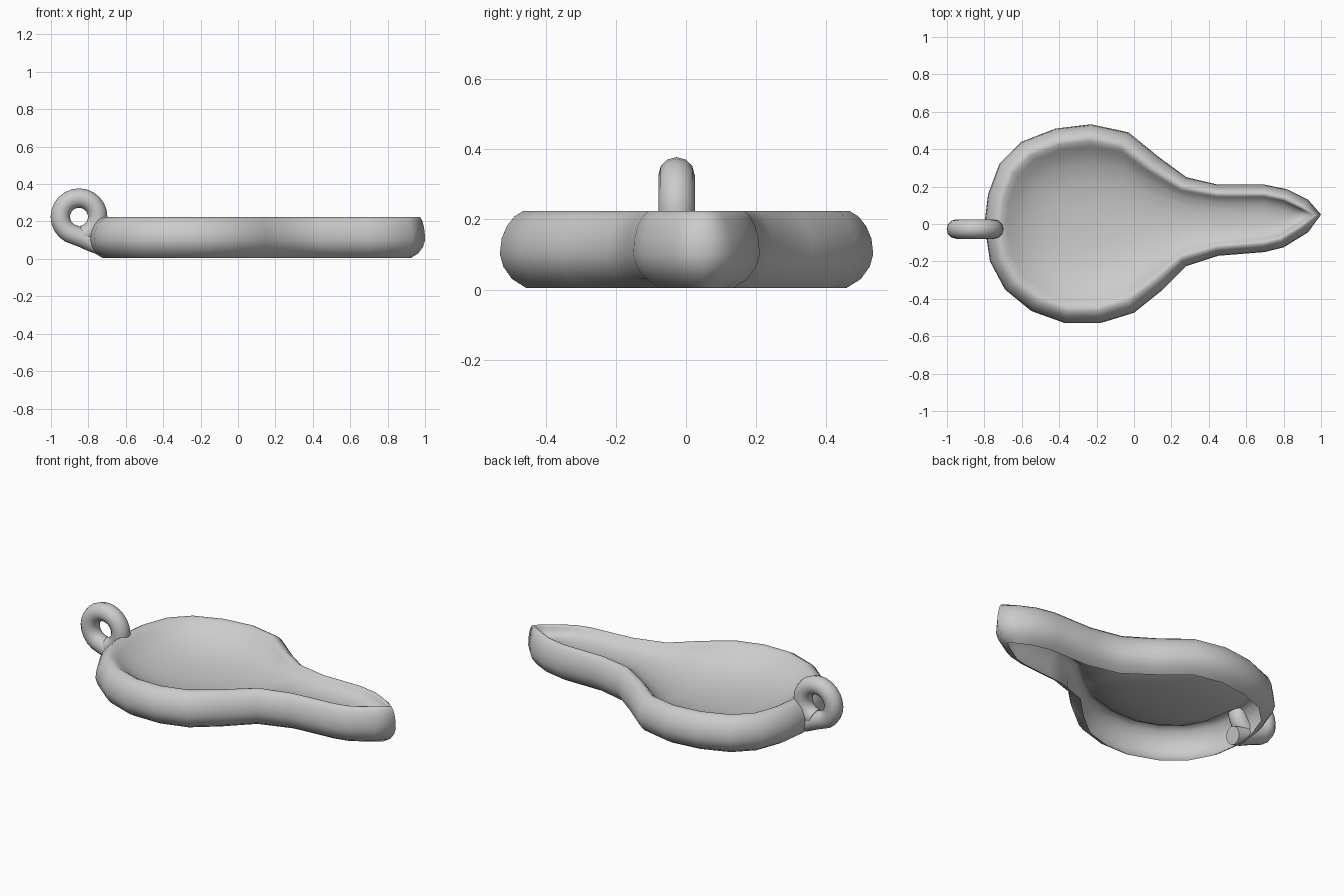
import bpy, bmesh, math
from mathutils import Vector

if "Cube" in bpy.data.objects:
    bpy.data.objects.remove(bpy.data.objects["Cube"])

# Plan outline of the lamp dish: tip, back side, round end, front side
OUT = [(1, .05), (.93, .13), (.82, .185), (.7, .21), (.45, .21), (.28, .25), (.13, .36),
       (-.03, .49), (-.23, .533), (-.42, .51), (-.6, .44), (-.72, .32), (-.78, .16),
       (-.8, 0), (-.77, -.2), (-.69, -.35), (-.55, -.465), (-.37, -.53), (-.18, -.53),
       (0, -.475), (.15, -.355), (.28, -.225), (.45, -.17), (.7, -.15), (.8, -.125), (.93, -.045)]
pts = [Vector(p) for p in OUT]
N = len(pts)


def inward(i):
    t = (pts[(i + 1) % N] - pts[i]).normalized() + (pts[i] - pts[i - 1]).normalized()
    return Vector((-t.y, t.x)).normalized()


def axis(i):
    # midline point shared by opposite outline points
    j = min(max(min(i, N - i), 1), 8)
    m = (pts[j] + pts[N - j]) / 2
    m.x = min(m.x, .88)
    return m


def smooth(t):
    t = min(max(t, 0), 1)
    return t * t * (3 - 2 * t)


def inset(i, d, upper):
    # the rim gets thinner along the spout and at its tip
    s = 1
    if upper:
        s = .4 if i == 0 else 1 - .35 * smooth(pts[i].x / .45)
    return pts[i] + inward(i) * d * s


# Wall profile (inset, height), bottom edge to inner lip
WALL = [(.075, .005), (.035, .03), (.01, .065), (0, .1), (.005, .145), (.02, .18),
        (.042, .208), (.068, .224), (.088, .222)]
rings = [[(*inset(i, d, z > .1), z) for i in range(N)] for d, z in WALL]

# Hollow of the dish, sinking from the lip to the midline
for f, drop in [(.06, .15), (.14, .37), (.27, .62), (.5, .86), (.75, .96), (1, 1)]:
    ring = []
    for i in range(N):
        a = axis(i)
        p = inset(i, .088, True).lerp(a, f)
        floor = .09 + .08 * smooth((a.x + .05) / .4)
        ring.append((p.x, p.y, .222 + (floor - .222) * drop))
    rings.append(ring)

bm = bmesh.new()
vr = [[bm.verts.new(c) for c in r] for r in rings]
for a, b in zip(vr, vr[1:]):
    for i in range(N):
        k = (i + 1) % N
        bm.faces.new((a[i], a[k], b[k], b[i]))
bmesh.ops.remove_doubles(bm, verts=bm.verts, dist=1e-4)
bmesh.ops.recalc_face_normals(bm, faces=bm.faces)
if sum(f.normal.z * f.calc_area() for f in bm.faces) < 0:
    bmesh.ops.reverse_faces(bm, faces=bm.faces)
for f in bm.faces:
    f.smooth = True
me = bpy.data.meshes.new("lamp_dish")
bm.to_mesh(me)
bm.free()
bpy.context.collection.objects.link(bpy.data.objects.new("lamp_dish", me))

# Ring handle with a short tail running into the dish wall
path = []
for k in range(22):
    a = math.radians(-75 + k * 15)
    path.append((-.85 + .1 * math.cos(a), .225 + .1 * math.sin(a)))
path += [(-.83, .112), (-.77, .085), (-.715, .07)]
cu = bpy.data.curves.new("ring_handle", 'CURVE')
cu.dimensions = '3D'
cu.bevel_depth = .052
cu.bevel_resolution = 4
cu.use_fill_caps = True
sp = cu.splines.new('POLY')
sp.points.add(len(path) - 1)
for p, (x, z) in zip(sp.points, path):
    p.co = (x, -.027, z, 1)
handle = bpy.data.objects.new("ring_handle", cu)
bpy.context.collection.objects.link(handle)
bpy.context.view_layer.objects.active = handle
handle.select_set(True)
bpy.ops.object.convert(target='MESH')
bpy.ops.object.shade_smooth_by_angle(angle=math.radians(50))
